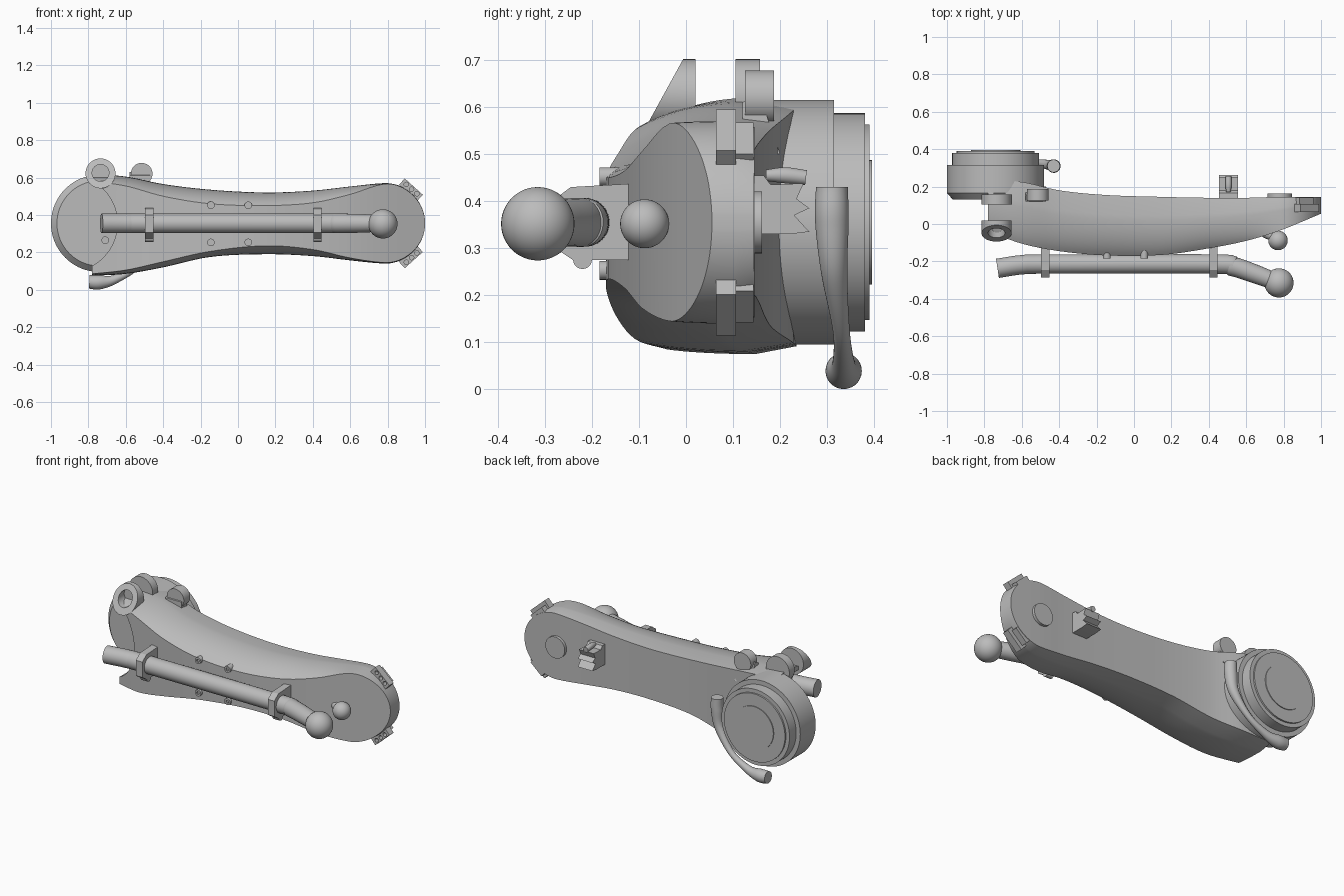
import bpy, bmesh, math
from mathutils import Vector, Matrix

cube = bpy.data.objects.get("Cube")
if cube:
    bpy.data.objects.remove(cube)

grey = bpy.data.materials.new("plain_grey")
grey.use_nodes = True
COLOUR = (0.5, 0.5, 0.5, 1)
grey.diffuse_color = COLOUR
grey.node_tree.nodes["Principled BSDF"].inputs["Base Color"].default_value = COLOUR
MID = 0.355            # height of the arm's centre line
JOINT_X, END_X = -0.74, 0.78


def activate(ob):
    bpy.ops.object.select_all(action='DESELECT')
    ob.select_set(True)
    bpy.context.view_layer.objects.active = ob


def finish(name, bm, angle=30):
    bmesh.ops.recalc_face_normals(bm, faces=bm.faces)
    me = bpy.data.meshes.new(name)
    bm.to_mesh(me)
    bm.free()
    me.materials.append(grey)
    ob = bpy.data.objects.new(name, me)
    bpy.context.collection.objects.link(ob)
    activate(ob)
    bpy.ops.object.shade_smooth_by_angle(angle=math.radians(angle))
    return ob


def loft(name, rings):
    """Skin closed rings of points and cap both ends."""
    bm = bmesh.new()
    rows = [[bm.verts.new(p) for p in ring] for ring in rings]
    for a, b in zip(rows, rows[1:]):
        for i in range(len(a)):
            j = (i + 1) % len(a)
            bm.faces.new((a[i], a[j], b[j], b[i]))
    bm.faces.new(rows[0])
    bm.faces.new(rows[-1])
    return finish(name, bm)


def turned(name, x, z, profile, sides=64):
    """Round part about a front-to-back axis; profile is (radius, y)."""
    angles = [2 * math.pi * i / sides for i in range(sides)]
    return loft(name, [[(x + r * math.cos(a), y, z + r * math.sin(a)) for a in angles]
                       for r, y in profile])


def disc(name, x, z, r, y0, y1, sides=40):
    return turned(name, x, z, [(r, y0), (r, y1)], sides)


def prism(name, x0, x1, outline):
    """Extrude a (y, z) outline sideways."""
    return loft(name, [[(x, y, z) for y, z in outline] for x in (x0, x1)])


def ball(name, centre, r):
    bm = bmesh.new()
    bmesh.ops.create_uvsphere(bm, u_segments=40, v_segments=24, radius=r)
    bmesh.ops.translate(bm, verts=bm.verts, vec=centre)
    return finish(name, bm)


def cut(target, cutter):
    cutter.hide_render = True
    mod = target.modifiers.new("cut", 'BOOLEAN')
    mod.object, mod.solver = cutter, 'EXACT'
    activate(target)
    bpy.ops.object.modifier_apply(modifier=mod.name)
    bpy.data.objects.remove(cutter)
    bpy.ops.object.shade_smooth_by_angle(angle=math.radians(30))


def smooth_keys(keys, x):
    """Catmull-Rom interpolation of rows keyed on their first value."""
    n = len(keys)
    i = max(k for k in range(n - 1) if k == 0 or keys[k][0] <= x)
    a, b = keys[i], keys[i + 1]
    p, q = keys[max(i - 1, 0)], keys[min(i + 2, n - 1)]
    h = b[0] - a[0]
    t = (x - a[0]) / h
    out = []
    for k in range(1, len(a)):
        ma = (b[k] - p[k]) / (b[0] - p[0]) * h
        mb = (q[k] - a[k]) / (q[0] - a[0]) * h
        out.append((2*t**3 - 3*t**2 + 1) * a[k] + (t**3 - 2*t**2 + t) * ma
                   + (3*t**2 - 2*t**3) * b[k] + (t**3 - t**2) * mb)
    return out


def tube(name, keys, sides=28, steps=10):
    """Round bar through (x, y, z, radius) points."""
    rows = [(i,) + k for i, k in enumerate(keys)]
    count = (len(keys) - 1) * steps
    samples = [smooth_keys(rows, i / steps) for i in range(count + 1)]
    centres = [Vector(s[:3]) for s in samples]
    rings = []
    u = None
    for i, c in enumerate(centres):
        d = (centres[min(i + 1, count)] - centres[max(i - 1, 0)]).normalized()
        u = d.orthogonal() if u is None else u - d * u.dot(d)
        u.normalize()
        v = d.cross(u)
        rings.append([c + samples[i][3] * (u * math.cos(a) + v * math.sin(a))
                      for a in (2 * math.pi * k / sides for k in range(sides))])
    return loft(name, rings)


# Arm keys: x, front y, back y, face top z, side top z, face bottom z, side bottom z
ARM = [(-0.78, -0.04, 0.235, 0.58, 0.62, 0.085, 0.075),
       (-0.6, -0.105, 0.225, 0.555, 0.605, 0.105, 0.085),
       (-0.4, -0.145, 0.18, 0.50, 0.565, 0.15, 0.12),
       (-0.15, -0.168, 0.155, 0.46, 0.535, 0.205, 0.175),
       (0.15, -0.165, 0.145, 0.45, 0.52, 0.235, 0.19),
       (0.4, -0.13, 0.14, 0.465, 0.53, 0.215, 0.18),
       (0.6, -0.09, 0.14, 0.51, 0.552, 0.17, 0.157),
       (0.78, -0.035, 0.145, 0.565, 0.57, 0.145, 0.14),
       (1.0, 0.055, 0.145, 0.565, 0.57, 0.145, 0.14)]


def arm_ring(x):
    yf, yb, ft, st, fb, sb = smooth_keys(ARM, x)
    if x > END_X:      # rounded far end
        k = math.sqrt(max(1 - ((x - END_X) / 0.2205) ** 2, 0))
        ft, st, fb, sb = (MID + (z - MID) * k for z in (ft, st, fb, sb))
    ym = yf + (yb - yf) * 0.68
    a0 = math.radians(35)
    top, low = [], []
    for i in range(10):
        a = a0 + (math.pi / 2 - a0) * i / 9
        y = yf + (ym - yf) * (1 - math.cos(a) / math.cos(a0))
        s = (math.sin(a) - math.sin(a0)) / (1 - math.sin(a0))
        top.append((x, y, ft + (st - ft) * s))
        low.append((x, y, fb + (sb - fb) * s))
    inset = 0.06
    top.append((x, yb, st + (MID - st) * inset))
    low.append((x, yb, sb + (MID - sb) * inset))
    return top + low[::-1]


stations = [-0.78 + (END_X + 0.78) * i / 40 for i in range(40)]
stations += [END_X + 0.22 * math.sin(math.pi / 2 * i / 20) for i in range(21)]
arm = loft("arm_body", [arm_ring(x) for x in stations])
cut(arm, disc("arm_cutter", -0.903, MID, 0.258, -0.4, 0.14, 96))

# Main joint: stepped drum behind the near end
turned("joint_drum", JOINT_X, MID,
       [(0.228, 0.13), (0.26, 0.165), (0.26, 0.315), (0.232, 0.315), (0.232, 0.38),
        (0.208, 0.38), (0.208, 0.39), (0.132, 0.39), (0.132, 0.395)], 96)
disc("joint_peg", -0.71, 0.265, 0.02, 0.1, 0.14)

# Forked lugs above the joint, the front one with a sloping face
front_lug = disc("front_lug", -0.735, 0.622, 0.08, -0.05, 0.02)
for v in front_lug.data.vertices:
    if v.co.y < 0:
        v.co.y += (v.co.z - 0.622) * 0.55
cut(front_lug, disc("lug_cutter", -0.735, 0.625, 0.045, -0.2, 0.005))
disc("rear_lug", -0.735, 0.622, 0.08, 0.105, 0.157)
disc("side_fin", -0.515, 0.62, 0.058, 0.125, 0.187)
prism("side_fin_foot", -0.58, -0.47, [(0.12, 0.5), (0.12, 0.61), (0.155, 0.63), (0.2, 0.5)])

# Locking lever wrapped around the drum
tube("locking_lever", [(-0.43, 0.31, 0.43, 0.034), (-0.43, 0.31, 0.36, 0.036),
                       (-0.45, 0.315, 0.25, 0.028), (-0.54, 0.33, 0.125, 0.018),
                       (-0.66, 0.335, 0.055, 0.024), (-0.74, 0.335, 0.04, 0.038),
                       (-0.795, 0.335, 0.042, 0.036)])

# Handle bar with its knob and clamps
tube("handle_bar", [(-0.73, -0.237, MID, 0.052), (-0.6, -0.218, MID, 0.052),
                    (-0.45, -0.214, MID, 0.052), (0.42, -0.214, MID, 0.052),
                    (0.53, -0.228, MID, 0.052), (0.65, -0.268, MID, 0.05),
                    (0.76, -0.31, MID, 0.045)])
ball("handle_knob", (0.775, -0.315, MID - 0.003), 0.078)
for side, x in (("right", -0.475), ("left", 0.425)):
    prism("clamp_" + side, x - 0.022, x + 0.022,
          [(-0.12, 0.275), (-0.12, 0.437), (-0.245, 0.43), (-0.285, 0.4),
           (-0.285, 0.305), (-0.24, 0.275)])
    tube("clamp_bolt_" + side, [(x - 0.022, -0.22, 0.276, 0.02), (x + 0.022, -0.22, 0.276, 0.02)])

# Small knob on the far end
tube("small_knob_stem", [(0.66, 0.0, 0.352, 0.03), (0.7, -0.045, 0.352, 0.027),
                         (0.77, -0.078, 0.352, 0.024)])
ball("small_knob", (0.77, -0.088, 0.352), 0.052)

# Studs on the front face
for i, x in enumerate((-0.145, 0.055)):
    for j, z in enumerate((0.253, 0.452)):
        stud = disc(f"stud_{i}_{j}", x, z, 0.02, -0.184, -0.12)
        cut(stud, disc("stud_cutter", x, z, 0.009, -0.2, -0.176, 16))

# Far end cap and the perforated clips on its rim
disc("end_cap", END_X, MID, 0.066, 0.13, 0.162)
for name, sign in (("upper", 1), ("lower", -1)):
    for part, length, depth, y in (("clip", 0.13, 0.05, 0.085), ("clip_pad", 0.1, 0.035, 0.122)):
        bm = bmesh.new()
        bmesh.ops.create_cube(bm, size=1)
        shift = 0.0 if part == "clip" else -0.012
        place = (Matrix.Translation((0.923 + shift, y, MID + sign * (0.178 + shift)))
                 @ Matrix.Rotation(sign * math.radians(42), 4, 'Y')
                 @ Matrix.Diagonal((length, 0.042, depth, 1)))
        bm.transform(place)
        clip = finish(f"{name}_{part}", bm)
        if part == "clip":
            for k in (-1, 0, 1):
                cut(clip, disc("clip_cutter", 0.928 + 0.028 * k,
                               MID + sign * (0.183 - 0.025 * k), 0.012, 0.05, 0.09, 16))

# Notched hook on the back
prism("back_hook", 0.455, 0.555,
      [(0.13, 0.33), (0.13, 0.455), (0.165, 0.455), (0.18, 0.435), (0.25, 0.438),
       (0.235, 0.405), (0.262, 0.385), (0.23, 0.37), (0.262, 0.335), (0.22, 0.33)])
tube("back_hook_roll", [(0.505, 0.17, 0.455, 0.012), (0.505, 0.21, 0.455, 0.017),
                        (0.505, 0.255, 0.45, 0.016)])
